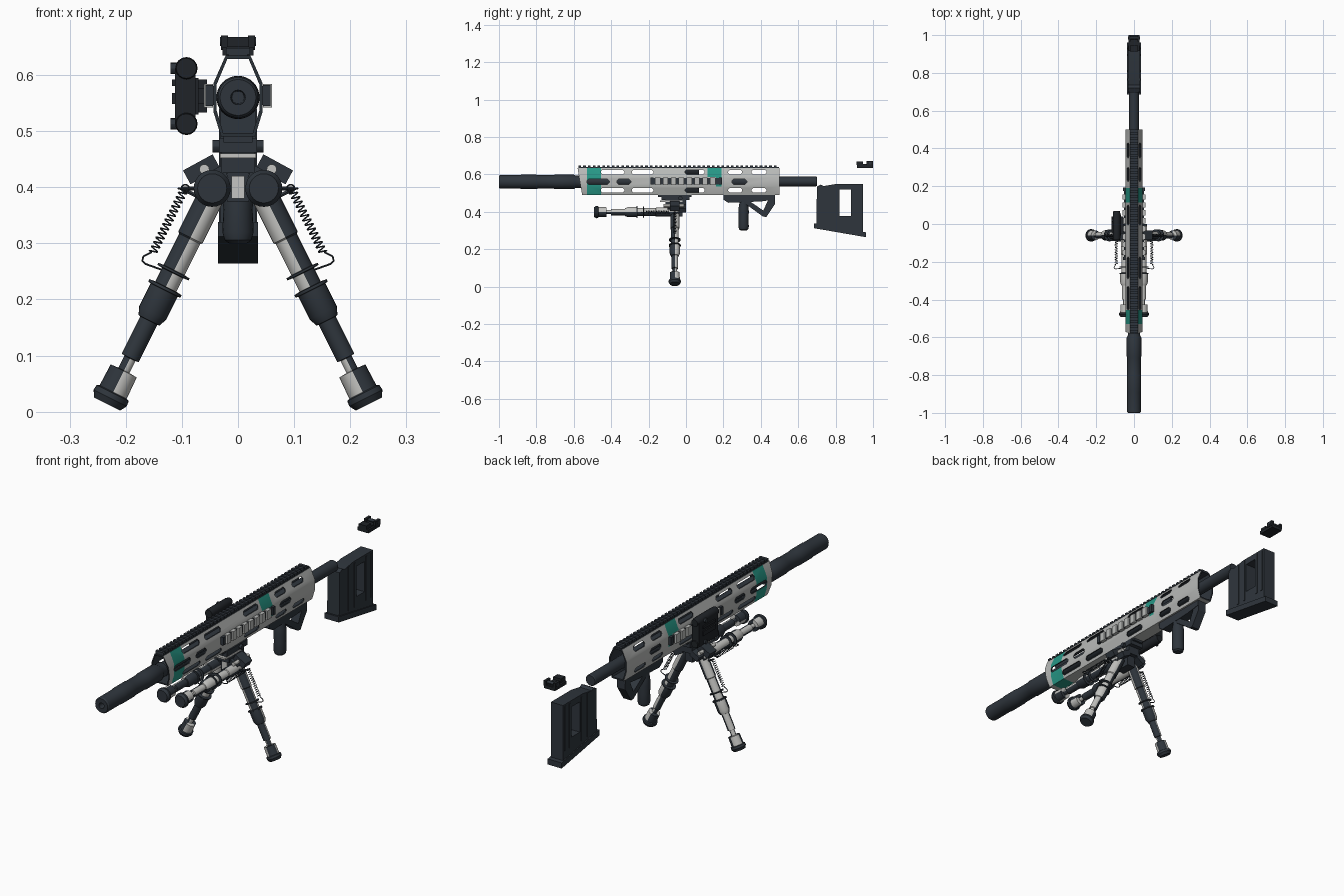
import bpy, bmesh, math
from mathutils import Vector, Matrix

if "Cube" in bpy.data.objects:
    bpy.data.objects.remove(bpy.data.objects["Cube"])


def material(name, rgb):
    m = bpy.data.materials.new(name)
    m.diffuse_color = (*rgb, 1)
    m.use_nodes = True
    m.node_tree.nodes["Principled BSDF"].inputs["Base Color"].default_value = m.diffuse_color
    return m


SLATE = material("dark slate", (0.028, 0.036, 0.046))
BLACK = material("near black", (0.014, 0.017, 0.021))
GREY = material("light grey", (0.48, 0.49, 0.48))
PALE = material("pale metal", (0.56, 0.56, 0.54))
TEAL = material("teal", (0.02, 0.31, 0.24))


def finish(bm, name, mats):
    bmesh.ops.recalc_face_normals(bm, faces=bm.faces)
    me = bpy.data.meshes.new(name)
    bm.to_mesh(me)
    bm.free()
    for m in mats:
        me.materials.append(m)
    ob = bpy.data.objects.new(name, me)
    bpy.context.collection.objects.link(ob)
    return ob


def add_box(bm, x, y, z, rot=None):
    """Box from three (min, max) ranges, turned about its centre."""
    c = Vector([(a[0] + a[1]) / 2 for a in (x, y, z)])
    s = [a[1] - a[0] for a in (x, y, z)]
    mat = Matrix.Translation(c) @ (rot or Matrix()) @ Matrix.Diagonal((*s, 1))
    bmesh.ops.create_cube(bm, size=1, matrix=mat)


def boxes(name, mat, items):
    bm = bmesh.new()
    for it in items:
        add_box(bm, *it)
    return finish(bm, name, [mat])


def add_prism(bm, pts, half, mi=0):
    """Side outline (y, z) extruded across x."""
    a = [bm.verts.new((-half, y, z)) for y, z in pts]
    b = [bm.verts.new((half, y, z)) for y, z in pts]
    n = len(pts)
    faces = [bm.faces.new(a), bm.faces.new(b[::-1])]
    faces += [bm.faces.new((a[i], b[i], b[(i + 1) % n], a[(i + 1) % n])) for i in range(n)]
    for f in faces:
        f.material_index = mi


def lathe(name, prof, o, d, u, mats, segs=24, rule=None):
    """Profile (t, r) spun about axis d; rule(band, out, side) picks the colour."""
    o, d, u = Vector(o), Vector(d).normalized(), Vector(u).normalized()
    v = d.cross(u)
    bm = bmesh.new()
    ang = [2 * math.pi * i / segs for i in range(segs)]
    rings = [[bm.verts.new(o + d * t + (u * math.cos(a) + v * math.sin(a)) * r) for a in ang]
             for t, r in prof]
    for k in range(len(prof) - 1):
        for i in range(segs):
            j = (i + 1) % segs
            f = bm.faces.new((rings[k][i], rings[k][j], rings[k + 1][j], rings[k + 1][i]))
            mid = ang[i] + math.pi / segs
            f.material_index = rule(k, math.cos(mid), math.sin(mid)) if rule else 0
    bm.faces.new(rings[0])
    bm.faces.new(rings[-1])
    return finish(bm, name, mats)


def wire(name, pts, r, mat):
    cu = bpy.data.curves.new(name, 'CURVE')
    cu.dimensions = '3D'
    cu.bevel_depth, cu.bevel_resolution = r, 1
    sp = cu.splines.new('POLY')
    sp.points.add(len(pts) - 1)
    for p, q in zip(sp.points, pts):
        p.co = (*q, 1)
    cu.materials.append(mat)
    ob = bpy.data.objects.new(name, cu)
    bpy.context.collection.objects.link(ob)


def cut(ob, cutter):
    m = ob.modifiers.new("cut", 'BOOLEAN')
    m.operation, m.solver, m.object = 'DIFFERENCE', 'EXACT', cutter
    bpy.context.view_layer.objects.active = ob
    bpy.ops.object.modifier_apply(modifier=m.name)
    bpy.data.objects.remove(cutter)


# Front tube and barrel
lathe("muzzle_tube", [(0.06, 0.011), (0, 0.013), (0, 0.032), (0.006, 0.036), (0.11, 0.036), (0.12, 0.038),
      (0.2, 0.038), (0.21, 0.036), (0.29, 0.036), (0.3, 0.0385), (0.4, 0.0385), (0.41, 0.033), (0.44, 0.033)],
      (0, -1, 0.56), (0, 1, 0), (1, 0, 0), [SLATE], 32)
lathe("barrel", [(0, 0.026), (1.295, 0.026), (1.3, 0.023)], (0, -0.6, 0.562), (0, 1, 0), (1, 0, 0), [SLATE])

# Handguard shell: eight-sided tube with teal bands
half = [(0.022, 0.635), (0.044, 0.585), (0.044, 0.535), (0.03, 0.49)]
sec = half + [(-x, z) for x, z in half[::-1]]
inner = [(x * 0.87, 0.56 + (z - 0.56) * 0.91) for x, z in sec]
stations = [-0.58, -0.53, -0.455, 0.115, 0.16, 0.19, 0.5]
bm = bmesh.new()
loops = []
for s in (sec, inner):
    loops.append([[bm.verts.new((x, y + ((0.635 - z) * 0.17 if k == 0 else 0), z)) for x, z in s]
                  for k, y in enumerate(stations)])
for w, rings in enumerate(loops):
    for k in range(len(stations) - 1):
        for j in range(8):
            i = (j + 1) % 8
            f = bm.faces.new((rings[k][j], rings[k][i], rings[k + 1][i], rings[k + 1][j]))
            teal = (k == 1) or (k in (3, 4) and j in (0, 6)) or (k == 4 and j in (1, 5))
            f.material_index = 1 if w or j == 7 else (2 if teal else 0)
for k in (0, -1):
    for j in range(8):
        i = (j + 1) % 8
        bm.faces.new((loops[0][k][j], loops[0][k][i], loops[1][k][i], loops[1][k][j])).material_index = 1
guard = finish(bm, "handguard", [GREY, SLATE, TEAL])

# Vent slots through both walls
bm = bmesh.new()
outer_slots = [(-0.455, -0.33), (-0.29, -0.175), (-0.005, 0.1), (0.225, 0.3), (0.35, 0.43)]
slots = [(a, b, z, 0.012) for z in (0.612, 0.515) for a, b in outer_slots]
slots += [(a, b, 0.561, 0.014) for a, b in ((-0.53, -0.41), (-0.37, -0.295), (0.245, 0.325))]
for a, b, z, h in slots:
    c = h * 0.7
    add_prism(bm, [(a + c, z - h), (b - c, z - h), (b, z - h + c), (b, z + h - c),
                   (b - c, z + h), (a + c, z + h), (a, z + h - c), (a, z - h + c)], 0.09, 1)
cut(guard, finish(bm, "slot_cutter", [GREY, SLATE, TEAL]))

# Top rail with teeth
rail = [((-0.017, 0.017), (-0.575, 0.498), (0.63, 0.64))]
rail += [((-0.021, 0.021), (-0.575 + 0.0255 * i, -0.561 + 0.0255 * i), (0.637, 0.648)) for i in range(42)]
boxes("top_rail", SLATE, rail)

# Short side rails
for s, side in ((1, "right"), (-1, "left")):
    xr = lambda a, b: tuple(sorted((s * a, s * b)))
    boxes(side + "_rail_base", SLATE, [(xr(0.042, 0.052), (-0.19, 0.19), (0.547, 0.58))])
    boxes(side + "_rail_teeth", GREY, [(xr(0.045, 0.061), (-0.165 + 0.042 * i, -0.137 + 0.042 * i), (0.542, 0.584))
                                       for i in range(8)])
    boxes(side + "_rail_ends", SLATE, [(xr(0.045, 0.058), (a, a + 0.016), (0.545, 0.582)) for a in (-0.19, 0.176)])

# Legs: one pair standing, one pair folded forward
LEG = [(-0.02, 0.018), (-0.012, 0.024), (0.1, 0.024), (0.103, 0.021), (0.165, 0.021), (0.166, 0.031), (0.17, 0.031),
       (0.171, 0.021), (0.198, 0.021), (0.199, 0.032), (0.204, 0.032), (0.205, 0.027), (0.25, 0.027), (0.265, 0.021),
       (0.266, 0.017), (0.34, 0.017), (0.341, 0.011), (0.365, 0.011), (0.366, 0.026), (0.408, 0.027),
       (0.41, 0.032), (0.42, 0.033), (0.432, 0.026)]


def leg(name, s, o, d, u, v):
    o, d, u, v = Vector(o), Vector(d).normalized(), Vector(u).normalized(), Vector(v)
    flip = 1 if d.cross(u).dot(v) > 0 else -1

    def tone(k, out, side):
        front = side * flip
        if k in (4, 5, 6, 8, 9, 10) or k >= 19:
            return 0
        if 11 <= k <= 15:
            return 1 if out > 0 and front < 0 else 0
        return 0 if out * front > 0 else 1
    lathe(name, LEG, o, d, u, [SLATE, PALE], 24, tone)
    n = 14 * 10
    coil = [o + d * (0.029 + 0.125 * i / n) + u * (0.048 + 0.007 * math.cos(i * math.pi / 5))
            + v * 0.007 * math.sin(i * math.pi / 5) for i in range(n + 1)]
    wire(name + "_spring", coil, 0.0014, SLATE)
    hook = [(0.154, 0.05), (0.168, 0.06), (0.176, 0.058), (0.178, 0.05), (0.172, 0.0)]
    wire(name + "_spring_hook", [o + d * t + u * w for t, w in hook], 0.002, SLATE)
    wire(name + "_spring_peg", [o + d * 0.029, o + d * 0.029 + u * 0.055], 0.004, SLATE)


for s, side in ((1, "right"), (-1, "left")):
    leg(side + "_standing_leg", s, (s * 0.04, -0.06, 0.4), (s * 0.447, 0, -0.894), (s * 0.894, 0, 0.447), (0, -1, 0))
    leg(side + "_folded_leg", s, (s * 0.046, -0.06, 0.398), (0, -1, 0), (s, 0, 0), (0, 0, -1))
    # Hinge wings
    tilt = Matrix.Rotation(s * 0.5, 4, 'Y')
    xr = lambda a, b: tuple(sorted((s * a, s * b)))
    boxes(side + "_hinge_wing", SLATE, [(xr(0.035, 0.095), (-0.085, -0.035), (0.418, 0.446), tilt),
                                        (xr(0.02, 0.065), (-0.1, 0.0), (0.405, 0.43), tilt)])
    lathe(side + "_hinge_pin", [(-0.06, 0.009), (0.05, 0.009)], (s * 0.06, -0.06, 0.432), (0, 1, 0), (1, 0, 0), [PALE], 12)

# Leg mount under the handguard
boxes("leg_mount", SLATE, [((-0.034, 0.034), (-0.13, 0.02), (0.462, 0.488)), ((-0.026, 0.026), (-0.15, 0.03), (0.48, 0.495)),
                           ((-0.03, 0.03), (-0.11, 0.0), (0.425, 0.465)), ((-0.02, 0.02), (-0.095, -0.02), (0.375, 0.43))])
boxes("mount_plates", PALE, [((-0.012, 0.012), (-0.099, -0.094), (0.38, 0.42)), ((-0.032, 0.032), (-0.14, -0.02), (0.452, 0.46))])
lathe("mount_screw", [(-0.045, 0.011), (0.045, 0.011)], (0, -0.03, 0.473), (1, 0, 0), (0, 1, 0), [SLATE], 12)

# Device clamped on the left rail
boxes("side_device", BLACK, [((-0.112, -0.076), (-0.075, 0.065), (0.512, 0.612)), ((-0.106, -0.07), (-0.06, 0.05), (0.53, 0.595)),
                             ((-0.118, -0.1), (-0.05, 0.04), (0.548, 0.568)), ((-0.118, -0.1), (-0.05, 0.04), (0.58, 0.592)),
                             ((-0.078, -0.055), (-0.05, 0.04), (0.575, 0.592)), ((-0.078, -0.055), (-0.05, 0.04), (0.533, 0.55)),
                             ((-0.07, -0.06), (-0.04, 0.03), (0.54, 0.59))])
for z, n in ((0.612, "upper"), (0.513, "lower")):
    lathe(n + "_device_tube", [(0, 0.012), (0, 0.018), (0.012, 0.02), (0.14, 0.02), (0.155, 0.016)],
          (-0.092, -0.085, z), (0, 1, 0), (1, 0, 0), [BLACK], 16)
    lathe(n + "_device_knob", [(0, 0.01), (0.022, 0.01)], (-0.098, 0.02, z), (-1, 0, 0), (0, 1, 0), [SLATE], 12)

# Vertical grip
lathe("vertical_grip", [(0, 0.016), (0.006, 0.024), (0.02, 0.028), (0.06, 0.026), (0.1, 0.028), (0.125, 0.026),
      (0.15, 0.022), (0.185, 0.022)], (0, 0.308, 0.3), (0, 0, 1), (1, 0, 0), [SLATE], 20)

# Triangular hand stop
bm = bmesh.new()
add_prism(bm, [(0.2, 0.495), (0.2, 0.465), (0.225, 0.448), (0.4, 0.455), (0.475, 0.465), (0.475, 0.495)], 0.022)
add_prism(bm, [(0.475, 0.475), (0.475, 0.44), (0.43, 0.372), (0.41, 0.376), (0.41, 0.4), (0.445, 0.475)], 0.02)
add_prism(bm, [(0.3, 0.455), (0.335, 0.46), (0.43, 0.395), (0.43, 0.372), (0.412, 0.374)], 0.02)
finish(bm, "hand_stop", [SLATE])

# Magazine with a window, base plate and ribs
bm = bmesh.new()
add_prism(bm, [(0.7, 0.535), (0.72, 0.545), (0.735, 0.537), (0.8, 0.548), (0.945, 0.548), (0.945, 0.28), (0.697, 0.325)], 0.031)
mag = finish(bm, "magazine_body", [SLATE])
cut(mag, boxes("window_cutter", SLATE, [((-0.1, 0.1), (0.822, 0.882), (0.378, 0.518))]))
bm = bmesh.new()
add_prism(bm, [(0.685, 0.338), (0.962, 0.29), (0.962, 0.264), (0.685, 0.312)], 0.036)
finish(bm, "magazine_base", [SLATE])
boxes("magazine_ribs", SLATE, [((-0.034, 0.034), (y, y + 0.01), (0.335, 0.54)) for y in (0.76, 0.805, 0.89, 0.925)])

# Rear sight
boxes("rear_sight", BLACK, [((-0.028, 0.028), (0.915, 1.0), (0.635, 0.65)), ((-0.02, 0.02), (0.925, 0.995), (0.645, 0.656)),
                            ((-0.03, -0.018), (0.965, 1.0), (0.645, 0.67)), ((0.018, 0.03), (0.965, 1.0), (0.645, 0.67)),
                            ((-0.02, 0.02), (0.912, 0.945), (0.65, 0.668))])
lathe("sight_pin", [(-0.032, 0.008), (0.032, 0.008)], (0, 0.985, 0.66), (1, 0, 0), (0, 1, 0), [SLATE], 12)

# Curves to meshes, then smooth shading with sharp edges kept
bpy.ops.object.select_all(action='SELECT')
bpy.context.view_layer.objects.active = guard
bpy.ops.object.convert(target='MESH')
bpy.ops.object.shade_smooth_by_angle(angle=math.radians(30))
